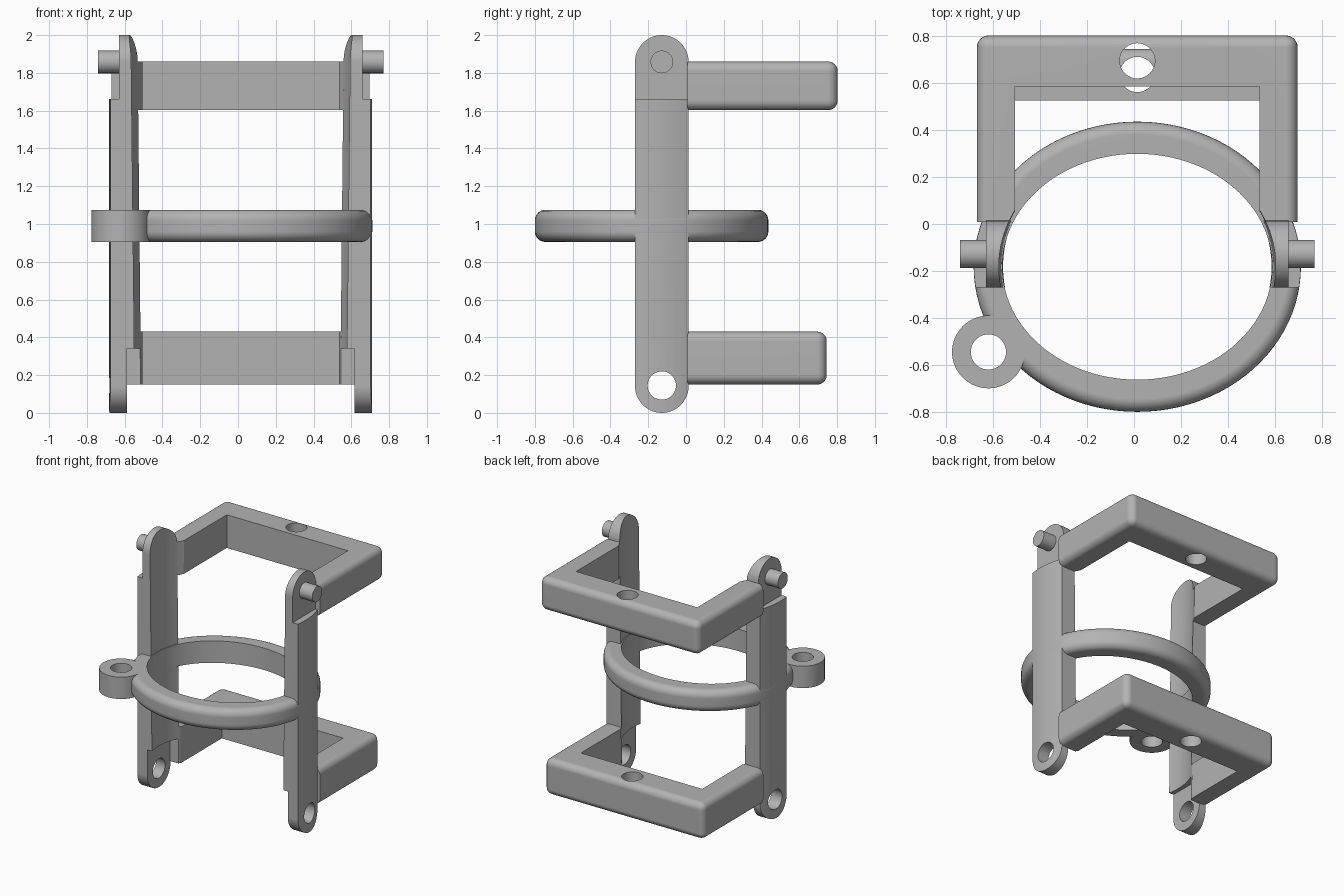
import bpy
import bmesh
from math import cos, sin, pi

cube = bpy.data.objects.get("Cube")
if cube:
    bpy.data.objects.remove(cube, do_unlink=True)

grey = bpy.data.materials.new("plain grey")
grey.use_nodes = True
grey.diffuse_color = (0.45, 0.45, 0.45, 1)
grey.node_tree.nodes["Principled BSDF"].inputs["Base Color"].default_value = (0.45, 0.45, 0.45, 1)

CX = 0.014            # symmetry plane of the frame
POST_Y = -0.128       # centre line of the posts
POST_R = 0.142
RING_Y = -0.182
RING_LOW, RING_HIGH = 0.905, 1.075
cutters = []


def ellipse(cx, cy, a, b, n=96):
    return [(cx + a * cos(2 * pi * i / n), cy + b * sin(2 * pi * i / n)) for i in range(n)]


def prism(name, low, lo, hi, axis="Z", high=None, bevel=None, width=0.0):
    """Extrude an outline along an axis; bevel is a rule choosing edges to round."""
    place = (lambda u, v, w: (u, v, w)) if axis == "Z" else (lambda u, v, w: (w, u, v))
    bm = bmesh.new()
    bottom = [bm.verts.new(place(u, v, lo)) for u, v in low]
    top = [bm.verts.new(place(u, v, hi)) for u, v in (high or low)]
    bm.faces.new(bottom[::-1])
    bm.faces.new(top)
    n = len(low)
    for i in range(n):
        j = (i + 1) % n
        bm.faces.new((bottom[i], bottom[j], top[j], top[i]))
    bmesh.ops.recalc_face_normals(bm, faces=bm.faces[:])
    if bevel:
        edges = [e for e in bm.edges if bevel(e.verts[0].co, e.verts[1].co)]
        bmesh.ops.bevel(bm, geom=edges, offset=width, segments=6, profile=0.5, affect="EDGES")
    mesh = bpy.data.meshes.new(name)
    bm.to_mesh(mesh)
    bm.free()
    mesh.materials.append(grey)
    obj = bpy.data.objects.new(name, mesh)
    bpy.context.collection.objects.link(obj)
    return obj


def cutter(*args, **kw):
    obj = prism(*args, **kw)
    obj.hide_render = True
    cutters.append(obj)
    return obj


def box(x0, x1, y0, y1):
    return [(x0, y0), (x1, y0), (x1, y1), (x0, y1)]


def activate(obj):
    bpy.ops.object.select_all(action="DESELECT")
    obj.select_set(True)
    bpy.context.view_layer.objects.active = obj


def cut(obj, tool, operation="DIFFERENCE"):
    activate(obj)
    mod = obj.modifiers.new("cut", "BOOLEAN")
    mod.operation = operation
    mod.solver = "EXACT"
    mod.object = tool
    bpy.ops.object.modifier_apply(modifier=mod.name)


def finish(obj):
    activate(obj)
    bpy.ops.object.shade_smooth_by_angle(angle=0.5)
    mod = obj.modifiers.new("even shading", "WEIGHTED_NORMAL")
    mod.keep_sharp = True


# Shared cutters: tapered bore, outer shell, ring bore, ear hole
bore = cutter("bore", ellipse(CX, RING_Y, 0.567, 0.52), -0.1, 2.1,
              high=ellipse(CX, RING_Y, 0.591, 0.52))
shell = cutter("shell", ellipse(CX, RING_Y, 0.696, 0.616), -0.1, 2.1)
ring_bore = cutter("ring_bore", ellipse(CX, RING_Y, 0.575, 0.481), 0.8, 1.2)
EAR = (-0.62, -0.545)
ear_bore = cutter("ear_bore", ellipse(*EAR, 0.075, 0.075, 48), 0.8, 1.2)
pivot_bore = cutter("pivot_bore", ellipse(POST_Y, 0.145, 0.075, 0.075, 48), -1, 1, "X")
lower_relief = cutter("lower_relief", box(CX - 0.602, CX + 0.602, -0.5, 0.5), -0.1, 0.342)

# Posts with rounded ends, a stepped tab at each end and a pin
arc = [pi * i / 28 for i in range(29)]
stadium = [(POST_Y + POST_R * cos(t), 2 - POST_R + POST_R * sin(t)) for t in arc]
stadium += [(POST_Y - POST_R * cos(t), POST_R - POST_R * sin(t)) for t in arc]
for side, s in (("right", -1), ("left", 1)):
    lo, hi = sorted((CX + s * 0.4, CX + s * 0.8))
    post = prism(side + "_post", stadium, lo, hi, "X")
    cut(post, shell, "INTERSECT")
    cut(post, bore)
    lo, hi = sorted((CX + s * 0.644, CX + s * 0.9))
    cut(post, cutter("upper_relief", box(lo, hi, -0.5, 0.5), 1.662, 2.1))
    cut(post, lower_relief)
    cut(post, pivot_bore)
    finish(post)
    lo, hi = sorted((CX + s * 0.62, CX + s * 0.755))
    finish(prism(side + "_pin", ellipse(POST_Y, 1.858, 0.06, 0.06, 48), lo, hi, "X"))

# U-shaped brackets behind the posts, rounded on the outside edges only
OUT, IN, START = 0.683, 0.52, 0.008


def outside_edge(a, b):
    outer = [abs(abs(p.x - CX) - OUT) < 1e-4 for p in (a, b)]
    at_front = [abs(p.y - START) < 1e-4 for p in (a, b)]
    return all(outer) and not all(at_front)


for name, back, inner, z0, z1, hole_y in (
        ("upper_bracket", 0.803, 0.585, 1.603, 1.86, 0.695),
        ("lower_bracket", 0.745, 0.525, 0.15, 0.43, 0.637)):
    outline = [(CX - OUT, START), (CX - IN, START), (CX - IN, inner), (CX + IN, inner),
               (CX + IN, START), (CX + OUT, START), (CX + OUT, back), (CX - OUT, back)]
    bracket = prism(name, outline, z0, z1, bevel=outside_edge, width=0.05)
    cut(bracket, bore)
    cut(bracket, cutter("screw_bore", ellipse(CX, hole_y, 0.075, 0.075, 48), z0 - 0.1, z1 + 0.1))
    finish(bracket)

# Oval ring with a rounded outer rim
ring = prism("ring", ellipse(CX, RING_Y, 0.697, 0.618), RING_LOW, RING_HIGH,
             bevel=lambda a, b: abs(a.z - b.z) < 1e-4, width=0.055)
cut(ring, ring_bore)
cut(ring, ear_bore)
finish(ring)

# Side ear with a through hole
ear = prism("ring_ear", ellipse(*EAR, 0.155, 0.155, 64), RING_LOW, RING_HIGH)
cut(ear, ear_bore)
finish(ear)

for obj in cutters:
    bpy.data.objects.remove(obj, do_unlink=True)
